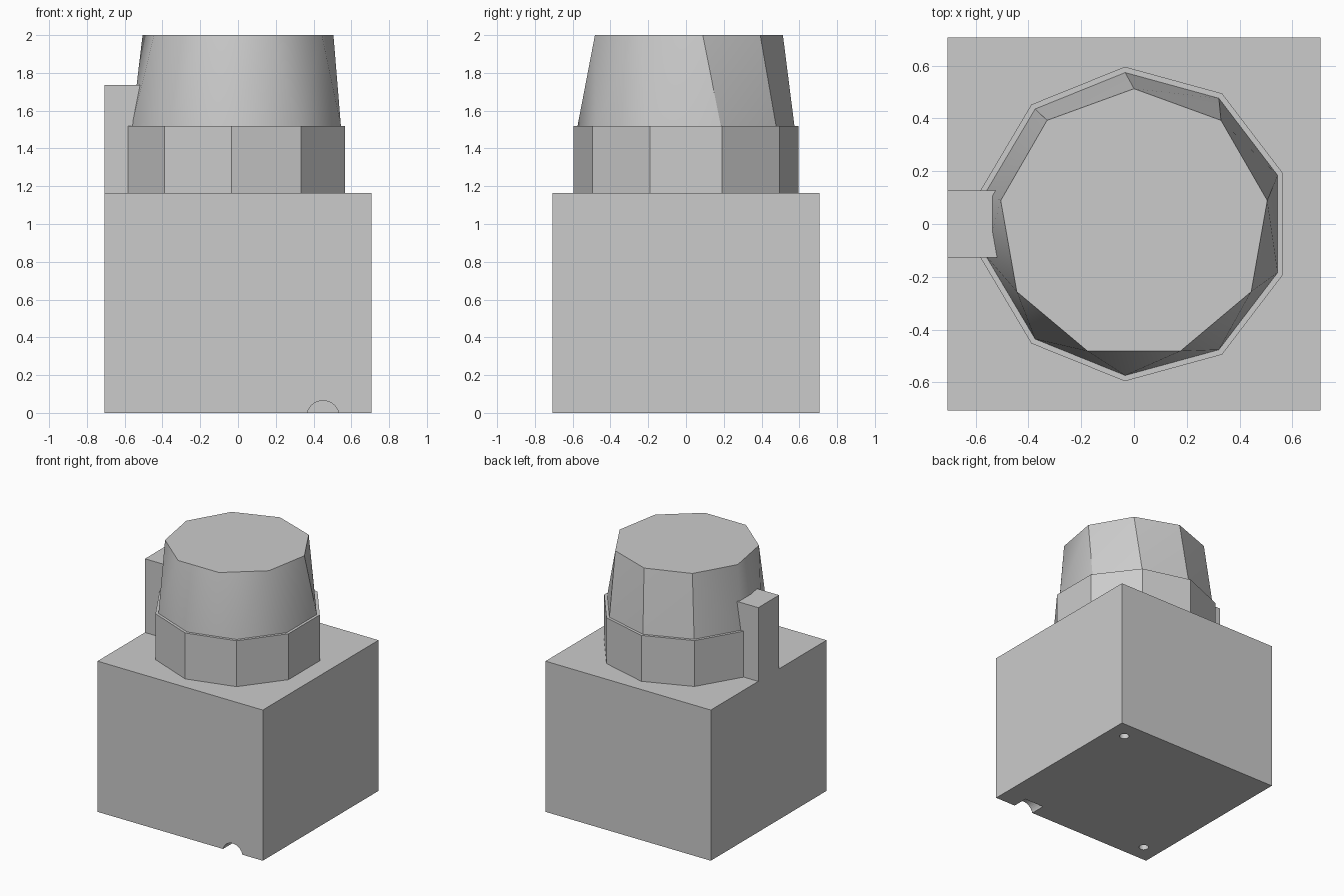
import bpy
import bmesh
from math import cos, sin, radians

if "Cube" in bpy.data.objects:
    bpy.data.objects.remove(bpy.data.objects["Cube"], do_unlink=True)

grey = bpy.data.materials.new("light_grey")
grey.use_nodes = True
colour = (0.6, 0.6, 0.6, 1)
grey.diffuse_color = colour
grey.node_tree.nodes["Principled BSDF"].inputs["Base Color"].default_value = colour


def box(name, low, high):
    bpy.ops.mesh.primitive_cube_add(
        size=1, location=[(a + b) / 2 for a, b in zip(low, high)])
    ob = bpy.context.object
    ob.name = name
    ob.scale = [b - a for a, b in zip(low, high)]
    bpy.ops.object.transform_apply(location=True, rotation=True, scale=True)
    ob.data.materials.append(grey)
    return ob


def ring(radius, z, angles):
    return [(radius * cos(radians(a)), radius * sin(radians(a)), z) for a in angles]


def hull(name, points):
    """Convex solid wrapped around stacked rings."""
    bm = bmesh.new()
    for p in points:
        bm.verts.new(p)
    bmesh.ops.convex_hull(bm, input=bm.verts)
    bmesh.ops.dissolve_limit(bm, angle_limit=0.01, verts=bm.verts, edges=bm.edges)
    bmesh.ops.recalc_face_normals(bm, faces=bm.faces)
    mesh = bpy.data.meshes.new(name)
    bm.to_mesh(mesh)
    bm.free()
    ob = bpy.data.objects.new(name, mesh)
    bpy.context.collection.objects.link(ob)
    mesh.materials.append(grey)
    return ob


def drill(target, name, radius, depth, location, rotation=(0, 0, 0)):
    bpy.ops.mesh.primitive_cylinder_add(
        vertices=32, radius=radius, depth=depth, location=location, rotation=rotation)
    cutter = bpy.context.object
    cutter.name = name
    cutter.data.materials.append(grey)
    cutter.hide_render = True
    cutter.hide_set(True)
    mod = target.modifiers.new(name, "BOOLEAN")
    mod.operation = "DIFFERENCE"
    mod.solver = "EXACT"
    mod.object = cutter
    bpy.context.view_layer.objects.active = target
    bpy.ops.object.modifier_apply(modifier=mod.name)
    bpy.data.objects.remove(cutter, do_unlink=True)


# Square base with a cable notch at the front and two holes underneath
half, base_top = 0.707, 1.165
base = box("base_block", (-half, -half, 0), (half, half, base_top))
drill(base, "cable_notch", 0.086, 0.24, (0.45, -half, -0.021), (radians(90), 0, 0))
for side in (-1, 1):
    drill(base, "screw_hole", 0.035, 0.2, (side * 0.57, side * 0.57, 0))

# Collar: nine equal sides spanning the arc between the post's edges
arc = [-168 + i * 336 / 9 for i in range(10)]
collar_top = 1.52
hull("collar", ring(0.597, base_top, arc) + ring(0.597, collar_top, arc))

# Neck: blends from the collar outline to a nine-sided column
nonagon = [90 + 40 * i for i in range(9)]
neck = hull("neck", ring(0.575, collar_top, arc)
            + ring(0.513, 1.775, nonagon) + ring(0.513, 2, nonagon))
bpy.ops.object.select_all(action="DESELECT")
neck.select_set(True)
bpy.context.view_layer.objects.active = neck
bpy.ops.object.shade_smooth_by_angle(angle=radians(30))

# Post rising beside the collar
box("side_post", (-half, -0.127, base_top), (-0.45, 0.127, 1.735))
